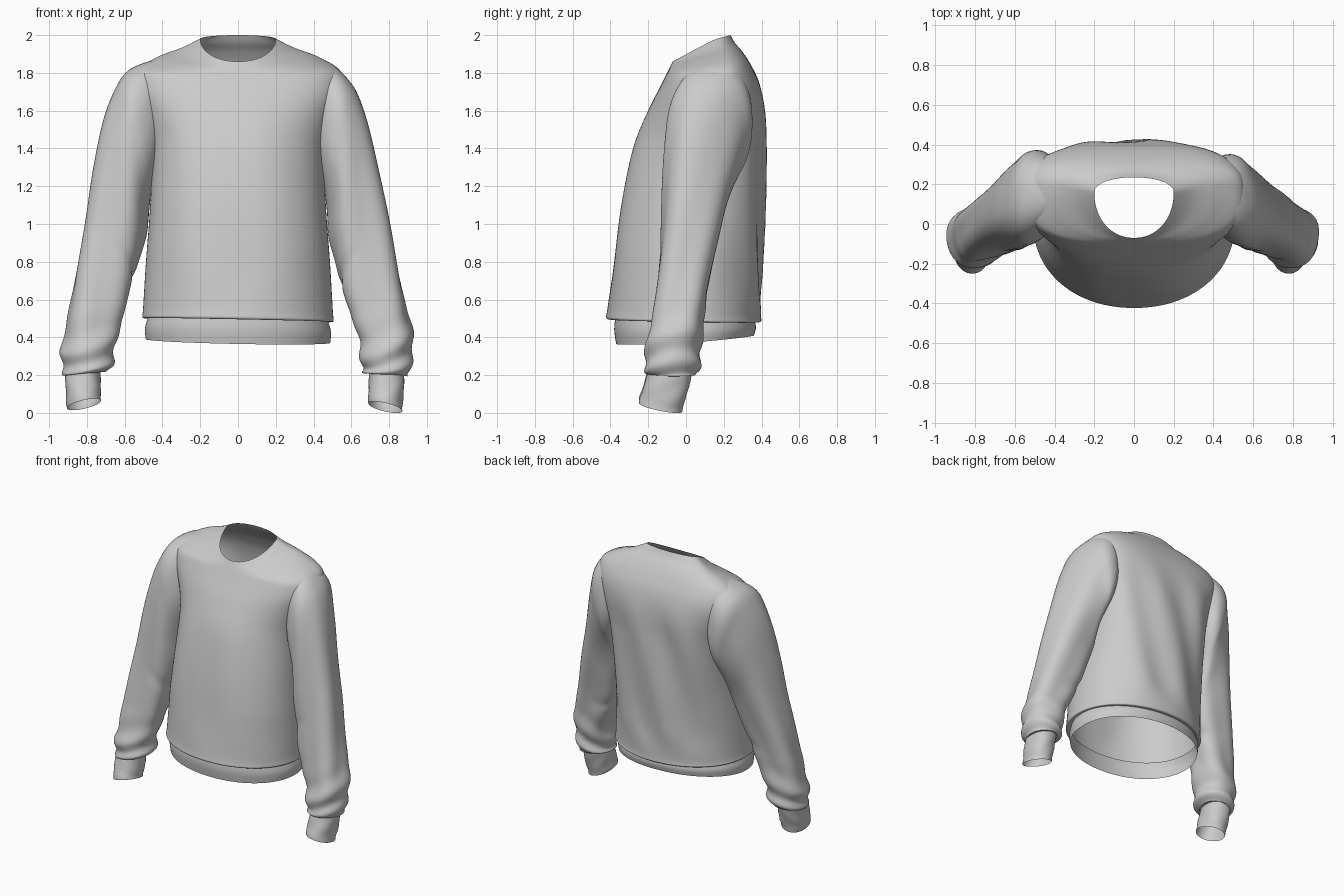
import bpy, bmesh, math
from mathutils import Vector
from mathutils.bvhtree import BVHTree

if "Cube" in bpy.data.objects:
    bpy.data.objects.remove(bpy.data.objects["Cube"])

fabric = bpy.data.materials.new("grey_fabric")
fabric.diffuse_color = (0.6, 0.6, 0.6, 1)
fabric.use_nodes = True
fabric.node_tree.nodes["Principled BSDF"].inputs["Base Color"].default_value = fabric.diffuse_color


def spline(rows, steps):
    """Catmull-Rom blend between rows of ring parameters."""
    out, n = [], len(rows)
    for i in range(n - 1):
        p = [rows[max(0, min(n - 1, i + k))] for k in (-1, 0, 1, 2)]
        for s in range(steps):
            t = s / steps
            out.append([0.5 * (2 * b + (c - a) * t + (2 * a - 5 * b + 4 * c - d) * t * t
                               + (3 * b - a - 3 * c + d) * t ** 3)
                        for a, b, c, d in zip(*p)])
    out.append(list(rows[-1]))
    return out


def loft(name, rings):
    """Skin a list of closed point rings into an open tube."""
    bm = bmesh.new()
    loops = [[bm.verts.new(p) for p in ring] for ring in rings]
    for a, b in zip(loops, loops[1:]):
        for j in range(len(a)):
            k = (j + 1) % len(a)
            bm.faces.new((a[j], a[k], b[k], b[j])).smooth = True
    bmesh.ops.recalc_face_normals(bm, faces=bm.faces)
    mesh = bpy.data.meshes.new(name)
    bm.to_mesh(mesh)
    bm.free()
    mesh.materials.append(fabric)
    obj = bpy.data.objects.new(name, mesh)
    bpy.context.collection.objects.link(obj)
    return obj


def tree_of(obj):
    bm = bmesh.new()
    bm.from_mesh(obj.data)
    tree = BVHTree.FromBMesh(bm)
    bm.free()
    return tree


def open_armhole(obj, trees):
    """Remove faces of obj that are buried inside the other tubes."""
    bm = bmesh.new()
    bm.from_mesh(obj.data)
    buried = set()
    for v in bm.verts:
        if abs(v.co.x) < 0.36 or v.co.z < 1.0:
            continue
        for tree in trees:
            co, normal, _, dist = tree.find_nearest(v.co)
            if dist < 0.3 and (v.co - co).dot(normal) < -0.012:
                buried.add(v)
    faces = [f for f in bm.faces if all(v in buried for v in f.verts)]
    bmesh.ops.delete(bm, geom=faces, context='FACES')
    bm.to_mesh(obj.data)
    bm.free()


def spow(v, e):
    return math.copysign(abs(v) ** e, v)


def ramp(a, b, v):
    t = max(0.0, min(1.0, (v - a) / (b - a)))
    return t * t * (3 - 2 * t)


def torso_rings(rows, steps, fold=0.0, count=128):
    """Rows: front y, z | half width, side y, z | back y, z | squareness."""
    rings = []
    for yf, zf, hw, ys, zs, yb, zb, sq in spline(rows, steps):
        ring = []
        for j in range(count):
            t = 2 * math.pi * j / count
            c, s = math.cos(t), math.sin(t)
            ye, ze = (yf, zf) if c > 0 else (yb, zb)
            e = min(sq, 2.25 + 0.5 * ramp(1.4, 1.7, zs)) if c > 0 else sq
            x, y = hw * spow(s, 2 / e), ys + (ye - ys) * abs(c) ** (2 / e)
            z = zs + (ze - zs) * abs(c)
            # Draped folds: diagonal on the back, faint on the front
            fade = ramp(0.52, 0.75, z) * (1 - ramp(1.35, 1.75, z)) * fold
            if c < 0:
                y += fade * abs(c) * math.sin(17 * x - 5 * z + 1)
            else:
                y += 0.35 * fade * c * math.sin(13 * x + 2 * z)
            # Lower edge hangs slightly lower on one side
            z -= 0.02 * x * (1 - ramp(0.5, 1.0, z))
            ring.append((x, y, z))
        rings.append(ring)
    return rings


def sleeve_rings(rows, side, steps, fold=0.0, tilt=0.0, count=64):
    """Rows: outer x, z | inner x, z | front y, back y."""
    rings, params = [], spline(rows, steps)
    for i, (xo, zo, xi, zi, yf, yb) in enumerate(params):
        u = i / (len(params) - 1)
        mid = Vector(((xo + xi) / 2, (yf + yb) / 2, (zo + zi) / 2))
        across = Vector(((xo - xi) / 2, 0, (zo - zi) / 2))
        depth = Vector((0, (yb - yf) / 2, -tilt * (yb - yf) / 2))
        e = 2 / (2.45 - 0.4 * ramp(0.1, 0.5, u))
        ring = []
        for j in range(count):
            t = 2 * math.pi * j / count
            # Long twisting folds above, bunched folds near the wrist
            d = ramp(0.15, 0.4, u) * (1 - ramp(0.65, 0.85, u)) * math.sin(4 * t + 8 * u)
            d += ramp(0.62, 0.8, u) * (1 - ramp(0.93, 1, u)) * math.sin(52 * u + 2 * math.sin(t + side))
            # Crease at the inside of the elbow
            d -= 1.3 * max(0, -math.cos(t)) * math.exp(-((u - 0.56 - 0.05 * math.sin(t)) / 0.02) ** 2)
            r = across * spow(math.cos(t), e) + depth * spow(math.sin(t), e)
            p = mid + r + r.normalized() * (fold * d)
            ring.append((p.x * side, p.y, p.z))
        rings.append(ring)
    return rings


# Body: rolled lower edge, chest, sloped shoulders, open neckline
body = loft("body", torso_rings([
    (-0.375, 0.50, 0.475, 0, 0.50, 0.365, 0.485, 2.1),
    (-0.42, 0.50, 0.505, 0, 0.495, 0.397, 0.485, 2.1),
    (-0.415, 0.56, 0.502, 0, 0.55, 0.397, 0.54, 2.1),
    (-0.385, 0.80, 0.487, 0.01, 0.80, 0.40, 0.80, 2.2),
    (-0.345, 1.10, 0.465, 0.04, 1.10, 0.41, 1.10, 2.5),
    (-0.28, 1.40, 0.46, 0.09, 1.36, 0.415, 1.40, 3.0),
    (-0.20, 1.60, 0.50, 0.12, 1.55, 0.415, 1.60, 3.3),
    (-0.135, 1.73, 0.55, 0.14, 1.69, 0.39, 1.74, 3.2),
    (-0.105, 1.79, 0.545, 0.16, 1.805, 0.345, 1.84, 2.8),
    (-0.09, 1.82, 0.43, 0.17, 1.88, 0.30, 1.91, 2.4),
    (-0.08, 1.84, 0.30, 0.17, 1.928, 0.258, 1.96, 2.1),
    (-0.07, 1.86, 0.20, 0.16, 1.98, 0.235, 2.0, 2.1)], 8, 0.014))

# Waistband tucked under the body
loft("waistband", torso_rings([
    (-0.37, 0.365, 0.488, 0, 0.38, 0.36, 0.41, 2.1),
    (-0.38, 0.44, 0.492, 0, 0.44, 0.37, 0.45, 2.1),
    (-0.375, 0.50, 0.475, 0, 0.50, 0.365, 0.485, 2.1)], 4))

# Sleeves, each hanging a little differently, and their cuffs
right_rows = [
    (0.43, 1.86, 0.40, 1.36, -0.02, 0.33), (0.51, 1.83, 0.42, 1.29, -0.07, 0.35),
    (0.575, 1.775, 0.445, 1.22, -0.10, 0.345), (0.63, 1.69, 0.465, 1.13, -0.11, 0.305),
    (0.685, 1.53, 0.475, 1.04, -0.12, 0.265), (0.75, 1.26, 0.48, 0.93, -0.13, 0.215),
    (0.81, 1.00, 0.51, 0.80, -0.14, 0.175),
    (0.86, 0.74, 0.545, 0.64, -0.16, 0.13), (0.90, 0.55, 0.60, 0.50, -0.18, 0.105),
    (0.93, 0.40, 0.645, 0.36, -0.205, 0.085), (0.92, 0.28, 0.652, 0.25, -0.22, 0.075),
    (0.905, 0.20, 0.67, 0.21, -0.205, 0.06), (0.87, 0.20, 0.70, 0.22, -0.18, 0.03)]
left_rows = [
    (0.43, 1.87, 0.40, 1.36, -0.02, 0.34), (0.52, 1.845, 0.42, 1.29, -0.07, 0.37),
    (0.595, 1.80, 0.445, 1.22, -0.10, 0.365), (0.65, 1.71, 0.465, 1.13, -0.11, 0.325),
    (0.71, 1.55, 0.475, 1.04, -0.12, 0.28), (0.765, 1.30, 0.485, 0.94, -0.13, 0.225),
    (0.81, 1.03, 0.515, 0.82, -0.14, 0.18),
    (0.86, 0.77, 0.555, 0.68, -0.16, 0.135), (0.895, 0.57, 0.60, 0.52, -0.18, 0.105),
    (0.93, 0.38, 0.645, 0.38, -0.205, 0.085), (0.935, 0.27, 0.66, 0.27, -0.22, 0.075),
    (0.92, 0.20, 0.69, 0.22, -0.205, 0.05), (0.89, 0.21, 0.73, 0.23, -0.18, 0.03)]

sleeves = []
for label, side, rows, dx, dz in (("right", 1, right_rows, 0, 0), ("left", -1, left_rows, 0.035, 0.015)):
    sleeves.append(loft(label + "_sleeve", sleeve_rings(rows, side, 8, 0.01)))
    cuff = [(0.875, 0.24, 0.70, 0.25, -0.18, 0.035),
            (0.88, 0.13, 0.69, 0.14, -0.22, 0.01),
            (0.87, 0.01, 0.69, 0.05, -0.25, -0.02)]
    cuff = [(a + dx, b + dz, c + dx, d + dz, e, f) for a, b, c, d, e, f in cuff]
    loft(label + "_cuff", sleeve_rings(cuff, side, 5, 0.003, 0.2))

# Join the hollow insides at the armholes
body_tree, sleeve_trees = tree_of(body), [tree_of(s) for s in sleeves]
open_armhole(body, sleeve_trees)
for s in sleeves:
    open_armhole(s, [body_tree])
